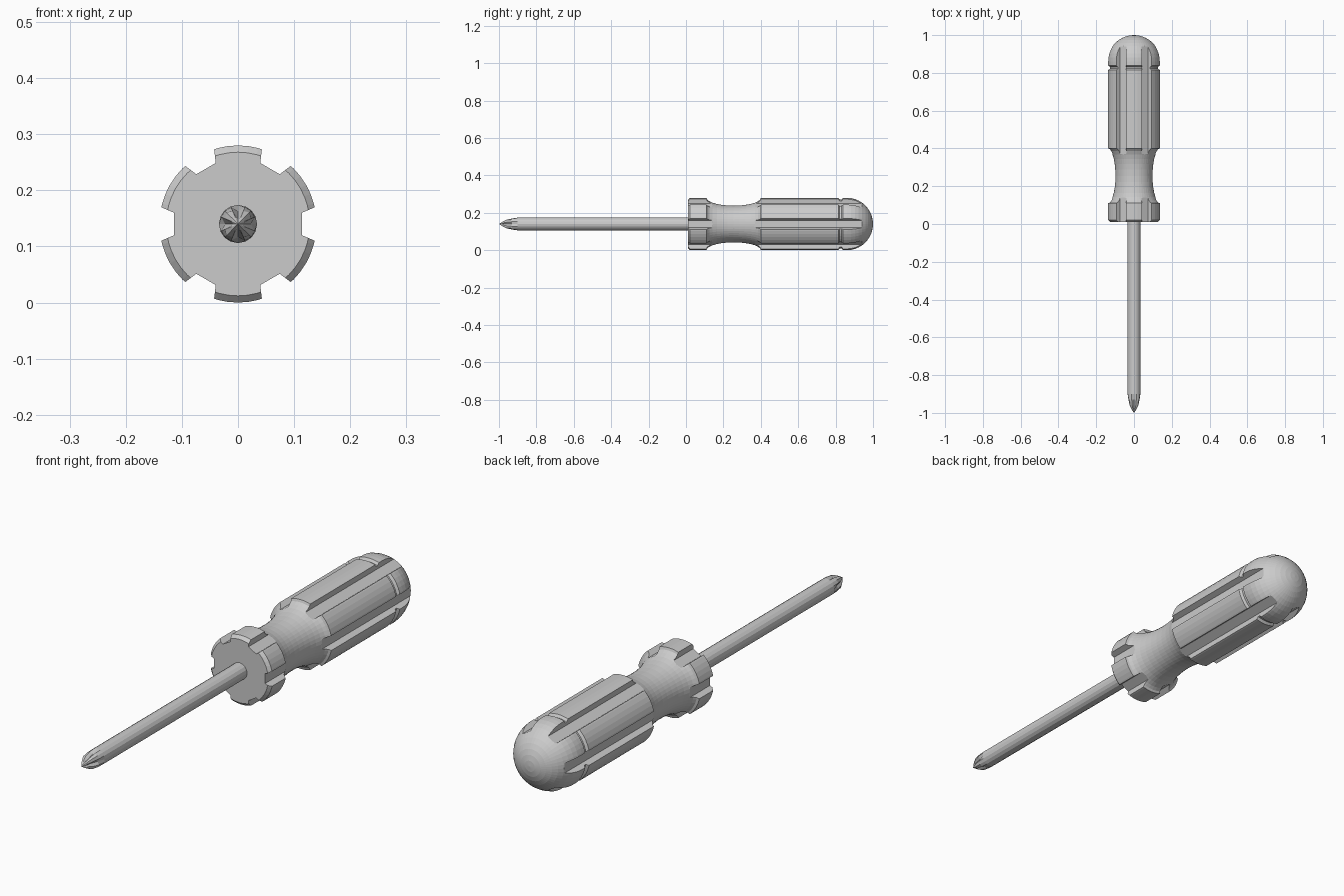
import bpy, bmesh, math

if "Cube" in bpy.data.objects:
    bpy.data.objects.remove(bpy.data.objects["Cube"])

AXIS_Z = 0.14      # height of the tool's axis
R = 0.14           # handle radius


def make(name, bm):
    bmesh.ops.recalc_face_normals(bm, faces=bm.faces)
    mesh = bpy.data.meshes.new(name)
    bm.to_mesh(mesh)
    bm.free()
    ob = bpy.data.objects.new(name, mesh)
    bpy.context.collection.objects.link(ob)
    return ob


def loft(name, rings, n):
    """Skin rings around the y axis; each ring is (y, radius function of index)."""
    bm = bmesh.new()
    loops = []
    for y, rad in rings:
        loops.append([bm.verts.new((rad(k) * math.cos(2 * math.pi * k / n), y,
                                    AXIS_Z + rad(k) * math.sin(2 * math.pi * k / n)))
                      for k in range(n)])
    for a, b in zip(loops, loops[1:]):
        for k in range(n):
            j = (k + 1) % n
            bm.faces.new((a[k], a[j], b[j], b[k]))
    bm.faces.new(loops[0])
    bm.faces.new(loops[-1])
    bmesh.ops.remove_doubles(bm, verts=bm.verts, dist=1e-5)
    return make(name, bm)


# Handle: collar, hollow waist, barrel, ring groove and domed end
profile = [(0.010, 0.128), (0.022, R)]
for i in range(15):
    t = -math.cos(math.pi * i / 14)
    profile.append((0.255 + 0.145 * t, R - 0.042 * math.sqrt(max(0, 1 - t * t))))
profile += [(0.815, R), (0.822, 0.130), (0.832, 0.130), (0.839, R)]
for i in range(11):
    a = math.pi / 2 * i / 10
    profile.append((0.86 + 0.14 * math.sin(a), max(R * math.cos(a), 0.0004)))
handle = loft("handle", [(y, lambda k, r=r: r) for y, r in profile], 48)

# Six lengthwise flutes cut from the handle
bm = bmesh.new()
section = [(0.114, -0.020), (0.170, -0.044), (0.170, 0.044), (0.114, 0.020)]
for i in range(6):
    c, s = math.cos(math.pi / 3 * i), math.sin(math.pi / 3 * i)
    ends = [[bm.verts.new((u * c - v * s, y, AXIS_Z + u * s + v * c)) for u, v in section]
            for y in (-0.05, 1.1)]
    for e in ends:
        bm.faces.new(e)
    for k in range(4):
        j = (k + 1) % 4
        bm.faces.new((ends[0][k], ends[0][j], ends[1][j], ends[1][k]))
cutter = make("flute_cutter", bm)
cutter.hide_render = True
mod = handle.modifiers.new("flutes", 'BOOLEAN')
mod.operation = 'DIFFERENCE'
mod.solver = 'EXACT'
mod.object = cutter
bpy.context.view_layer.objects.active = handle
bpy.ops.object.modifier_apply(modifier=mod.name)
bpy.data.objects.remove(cutter)


# Shaft with a cross-shaped tip: four notches pulled in around a pointed end
def notched(ridge, side, notch):
    return lambda k: (notch, side, ridge, side)[k % 4]


shaft_rings = [(-1.0, lambda k: 0.00001),
               (-0.982, notched(0.016, 0.013, 0.009)),
               (-0.960, notched(0.029, 0.025, 0.013)),
               (-0.930, notched(0.033, 0.032, 0.023)),
               (-0.900, lambda k: 0.034),
               (0.05, lambda k: 0.034)]
loft("shaft", shaft_rings, 16)
